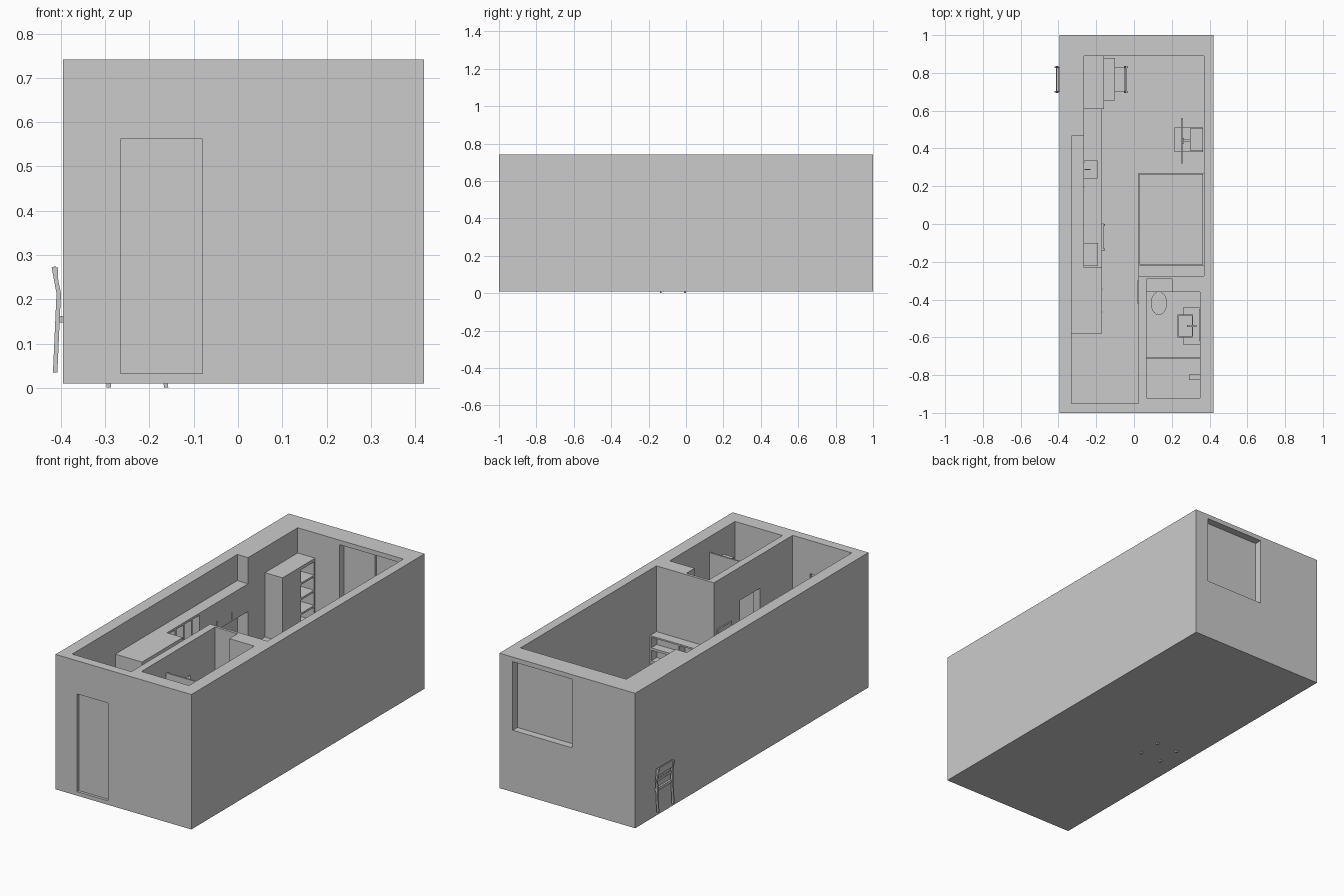
import bpy, bmesh, math

if "Cube" in bpy.data.objects:
    bpy.data.objects.remove(bpy.data.objects["Cube"])

FLOOR = 0.035


def prism(name, pts, z0, z1):
    """Vertical prism from a plan outline."""
    bm = bmesh.new()
    f = bm.faces.new([bm.verts.new((x, y, z0)) for x, y in pts])
    r = bmesh.ops.extrude_face_region(bm, geom=[f])
    for v in r["geom"]:
        if isinstance(v, bmesh.types.BMVert):
            v.co.z = z1
    bmesh.ops.recalc_face_normals(bm, faces=bm.faces)
    me = bpy.data.meshes.new(name)
    bm.to_mesh(me)
    bm.free()
    ob = bpy.data.objects.new(name, me)
    bpy.context.collection.objects.link(ob)
    return ob


def box(name, x0, x1, y0, y1, z0, z1):
    return prism(name, [(x0, y0), (x1, y0), (x1, y1), (x0, y1)], z0, z1)


def ellipse(name, cx, cy, rx, ry, z0, z1, n=20):
    return prism(name, [(cx + rx * math.cos(i * math.tau / n), cy + ry * math.sin(i * math.tau / n))
                        for i in range(n)], z0, z1)


def cut(ob, cutter):
    """Carve the cutter out of the object, then discard it."""
    m = ob.modifiers.new("cut", 'BOOLEAN')
    m.operation = 'DIFFERENCE'
    m.solver = 'EXACT'
    m.object = cutter
    cutter.hide_render = True
    bpy.context.view_layer.objects.active = ob
    bpy.ops.object.modifier_apply(modifier=m.name)
    bpy.data.objects.remove(cutter, do_unlink=True)


def side_profile(name, pts, y0, y1):
    """Outline in x/z, extruded along y."""
    ob = prism(name, [(x, z) for x, z in pts], y0, y1)
    for v in ob.data.vertices:
        x, z, y = v.co
        v.co = (x, y, z)
    ob.data.flip_normals()
    return ob


def chair(name, cx, cy, z, d):
    """Chair whose back points along d * x."""
    def part(n, x0, x1, y0, y1, z0, z1):
        a, b = sorted((cx + d * x0, cx + d * x1))
        box(name + n, a, b, cy + y0, cy + y1, z + z0, z + z1)
    leg = [(.060, 0), (.070, 0), (.062, .178), (.073, .237), (.064, .24), (.052, .178)]
    if d < 0:
        leg = leg[::-1]
    for s in (-1, 1):
        y = cy + s * .065
        side_profile(name + "_back_leg", [(cx + d * x, z + h) for x, h in leg], y - .005, y + .005)
        part("_front_leg", -.069, -.059, s * .065 - .005, s * .065 + .005, 0, .115)
    part("_seat", -.075, .058, -.065, .065, .112, .127)
    for h0, h1, x in ((.2, .237, .062), (.165, .178, .055)):
        part("_back_rail", x - .003, x + .004, -.072, .072, h0, h1)


# Outer shell with the living room and the bathroom carved out
shell = box("shell", -.395, .42, -1, 1, .01, .742)
cut(shell, prism("room_cut", [(-.33, -.95), (.025, -.95), (.025, -.275), (.37, -.275),
                              (.37, .89), (-.265, .89), (-.265, .465), (-.33, .465)], FLOOR, .9))
cut(shell, prism("bath_cut", [(.065, -.92), (.35, -.92), (.35, -.36), (.2, -.36),
                              (.2, -.29), (.065, -.29)], FLOOR, .9))

# Entrance door recess, window recess, bathroom doorway
cut(shell, box("door_out_cut", -.265, -.08, -1.1, -.985, .032, .562))
cut(shell, box("door_in_cut", -.265, -.08, -.962, -.94, FLOOR, .562))
cut(shell, box("window_out_cut", -.015, .34, .96, 1.1, .345, .717))
cut(shell, box("window_in_cut", -.015, .34, .88, .945, .345, .717))
cut(shell, box("bath_door_cut", .0, .08, -.67, -.5, FLOOR, .562))
box("window_sash", -.015, .17, .93, .946, .345, .717)
box("sliding_door", .018, .0255, -.42, -.3, FLOOR, .48)

# Wardrobe with handles
box("wardrobe", -.33, -.17, -.58, -.23, FLOOR, .6)
for y in (-.465, -.345):
    box("wardrobe_handle", -.17, -.166, y - .003, y + .003, .27, .37)

# Worktop with sink, base cabinets and hob
counter = box("worktop", -.33, -.17, -.23, .61, .24, .256)
cut(counter, box("sink_cut", -.265, -.195, .24, .335, .2, .3))
base = box("base_cabinet", -.33, -.178, .12, .465, FLOOR, .24)
cut(base, box("basin_cut", -.265, -.195, .24, .335, .2, .3))
box("base_cabinet_end", -.265, -.178, .465, .61, FLOOR, .24)
box("tap_post", -.263, -.257, .285, .291, .256, .31)
box("tap_spout", -.263, -.23, .285, .291, .306, .312)
box("hob", -.265, -.19, -.22, -.1, .256, .264)

# Wall cabinets: open compartments, then closed doors
upper = box("wall_cabinet", -.33, -.265, -.23, .465, .45, .6)
for i in range(4):
    y = -.22 + i * .07
    cut(upper, box("niche_cut", -.32, -.2, y, y + .06, .462, .588))
for y in (.205, .335):
    box("wall_cabinet_handle", -.265, -.262, y - .012, y - .006, .46, .5)

# Tall unit with open shelves facing the room
tall = box("tall_unit", -.265, -.16, .61, .89, FLOOR, .605)
for i in range(4):
    z = .27 + i * .082
    cut(tall, box("shelf_cut", -.255, -.1, .77, .882, z, z + .072))
box("folding_table", -.16, -.1, .655, .88, .215, .23)
box("table_support", -.16, -.105, .75, .765, FLOOR, .215)

# Chairs
chair("dining_chair", -.104, .765, FLOOR, 1)
chair("wall_chair", -.348, .765, FLOOR, -1)
chair("desk_chair", -.2275, -.07, .001, 1)

# Bed and shelved headboard
box("bed_base", .025, .37, -.22, .27, FLOOR, .1)
box("mattress", .03, .365, -.215, .265, .1, .165)
head = box("headboard", .025, .37, -.275, -.22, FLOOR, .385)
for z in (.18, .25, .32):
    for x0, x1 in ((.033, .193), (.202, .362)):
        cut(head, box("head_cut", x0, x1, -.267, -.2, z, z + .057))

# Screen on a small stand
box("stand_top", .215, .365, .38, .51, .19, .2)
for x in (.218, .352):
    for y in (.383, .497):
        box("stand_leg", x, x + .01, y, y + .01, FLOOR, .19)
box("stand_box", .297, .365, .39, .505, .2, .26)
box("screen", .248, .256, .32, .56, .27, .41)
box("screen_post", .256, .266, .425, .455, .2, .34)
box("screen_arm", .262, .3, .435, .447, .225, .24)

# Shower screen, tray and rail
box("shower_screen", .065, .35, -.712, -.703, FLOOR, .655)
box("shower_tray", .065, .35, -.92, -.712, FLOOR, .045)
box("shower_rail", .34, .35, -.815, -.807, .3, .6)
box("shower_head", .29, .35, -.825, -.797, .59, .6)

# Toilet
box("cistern", .065, .2, -.36, -.29, FLOOR, .3)
ellipse("toilet_foot", .132, -.41, .028, .055, FLOOR, .09)
ellipse("toilet_bowl", .132, -.42, .043, .062, .09, .14)

# Washbasin
box("vanity", .262, .35, -.64, -.44, FLOOR, .23)
basin = box("washbasin", .23, .312, -.6, -.48, .225, .262)
cut(basin, box("bowl_cut", .236, .306, -.594, -.486, .235, .3))
box("basin_tap_post", .322, .33, -.544, -.536, .23, .3)
box("basin_tap_spout", .28, .33, -.544, -.536, .295, .302)
box("mirror", .343, .35, -.62, -.45, .32, .5)
